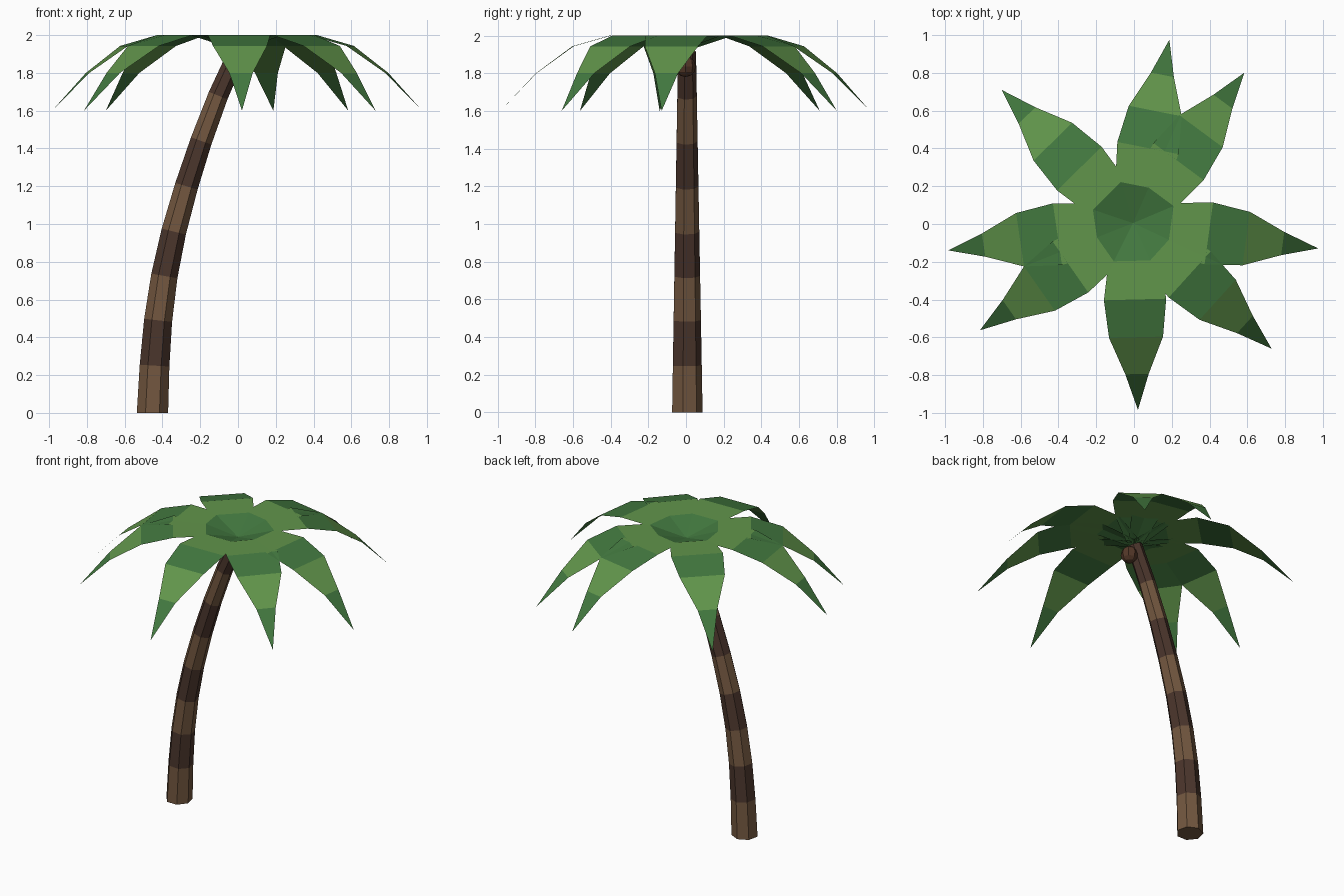
import bpy, bmesh, math
from mathutils import Vector

if "Cube" in bpy.data.objects:
    bpy.data.objects.remove(bpy.data.objects["Cube"])


def material(name, rgb):
    m = bpy.data.materials.new(name)
    m.diffuse_color = (*rgb, 1)
    m.use_nodes = True
    m.node_tree.nodes["Principled BSDF"].inputs["Base Color"].default_value = m.diffuse_color
    return m


BARK = [material("bark_light", (0.17, 0.095, 0.05)), material("bark_dark", (0.07, 0.036, 0.025))]
GREEN = [material("leaf_dark", (0.055, 0.19, 0.05)), material("leaf_light", (0.12, 0.30, 0.07))]
NUT = material("coconut_brown", (0.09, 0.04, 0.022))


def finish(name, bm, mats):
    mesh = bpy.data.meshes.new(name)
    bm.to_mesh(mesh)
    bm.free()
    for m in mats:
        mesh.materials.append(m)
    obj = bpy.data.objects.new(name, mesh)
    bpy.context.collection.objects.link(obj)
    return obj


# Trunk: seven-sided rings swept along a leaning curve, bark bands alternate
def trunk():
    path = [(-0.453, 0), (-0.442, 0.25), (-0.423, 0.49), (-0.39, 0.725), (-0.34, 0.96),
            (-0.273, 1.20), (-0.195, 1.44), (-0.105, 1.68), (0.0, 1.915)]
    pts = [Vector((x, 0.003, z)) for x, z in path]
    n, sides = len(pts), 7
    bm = bmesh.new()
    rings = []
    for i, p in enumerate(pts):
        tangent = (pts[min(i + 1, n - 1)] - pts[max(i - 1, 0)]).normalized()
        if i == 0:
            tangent = Vector((0, 0, 1))
        side = Vector((0, 1, 0))
        across = side.cross(tangent)
        r = 0.085 - 0.035 * i / (n - 1)
        rings.append([bm.verts.new(p + r * (math.cos(a) * side + math.sin(a) * across))
                      for a in (2 * math.pi * k / sides for k in range(sides))])
    for i in range(n - 1):
        for k in range(sides):
            j = (k + 1) % sides
            f = bm.faces.new((rings[i][k], rings[i][j], rings[i + 1][j], rings[i + 1][k]))
            f.material_index = i % 2
    bm.faces.new(rings[0])
    bm.faces.new(rings[-1]).material_index = 1
    bmesh.ops.recalc_face_normals(bm, faces=bm.faces)
    finish("trunk", bm, BARK)


# Leaf: flat drooping strip (distance, half width, height) ending in a point
LEAF = [(0.0, 0.05, 1.93), (0.2, 0.135, 1.998), (0.405, 0.165, 2.0),
        (0.605, 0.143, 1.943), (0.80, 0.062, 1.80)]


def leaf(name, angle):
    a = math.radians(angle)
    out = Vector((math.cos(a), math.sin(a), 0))
    side = Vector((-math.sin(a), math.cos(a), 0))
    centre = Vector((-0.005, 0.005, 0))
    bm = bmesh.new()
    rows = []
    for r, w, z in LEAF:
        p = centre + out * r + Vector((0, 0, z))
        rows.append((bm.verts.new(p - side * w), bm.verts.new(p + side * w)))
    for i in range(len(rows) - 1):
        (a0, b0), (a1, b1) = rows[i], rows[i + 1]
        bm.faces.new((a0, a1, b1, b0)).material_index = i % 2
    tip = bm.verts.new(centre + out * 0.99 + Vector((0, 0, 1.6)))
    bm.faces.new((rows[-1][0], tip, rows[-1][1])).material_index = 0
    finish(name, bm, GREEN)


# Coconut tucked under the crown
def coconut(name, location, radius):
    bm = bmesh.new()
    bmesh.ops.create_uvsphere(bm, u_segments=8, v_segments=6, radius=radius)
    finish(name, bm, [NUT]).location = location


trunk()
for i, angle in enumerate((-88.5, -42.2, -7.8, 53.5, 78.8, 134.6, 188.4, 215)):
    leaf(f"leaf_{i + 1}", angle)
coconut("coconut", (0.035, -0.003, 1.835), 0.055)
